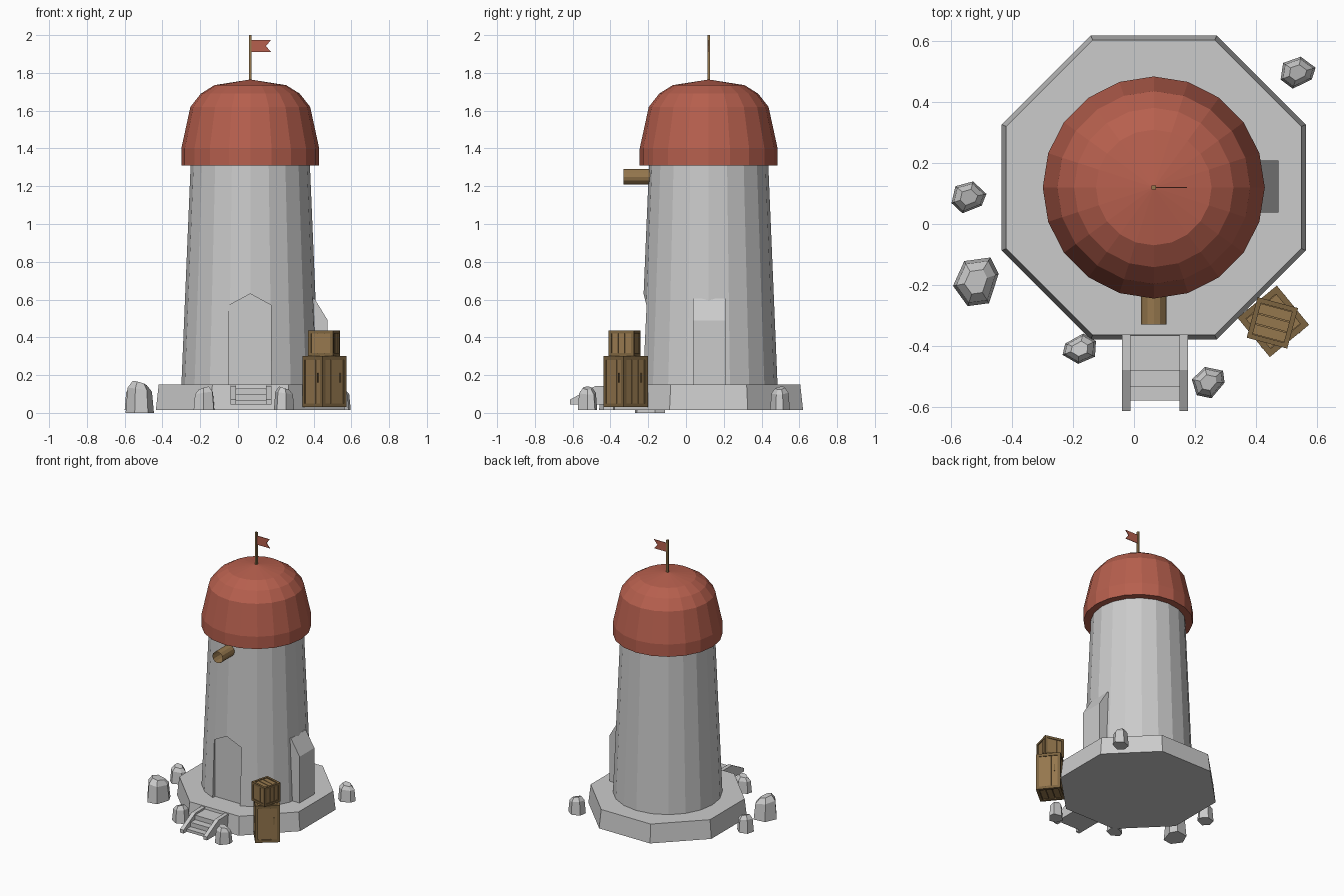
import bpy, bmesh, math
from mathutils import Matrix, Vector

if "Cube" in bpy.data.objects:
    bpy.data.objects.remove(bpy.data.objects["Cube"])

CX, CY = 0.065, 0.12          # tower axis


def material(name, rgb):
    m = bpy.data.materials.new(name)
    m.diffuse_color = (*rgb, 1)
    m.use_nodes = True
    m.node_tree.nodes["Principled BSDF"].inputs["Base Color"].default_value = m.diffuse_color
    return m


RED = material("roof_red", (0.47, 0.115, 0.075))
WOOD = material("wood", (0.30, 0.185, 0.075))
DARK = material("dark_wood", (0.20, 0.125, 0.05))


def finish(name, bm, mat=None, closed=True):
    if closed:
        bmesh.ops.recalc_face_normals(bm, faces=bm.faces)
    me = bpy.data.meshes.new(name)
    bm.to_mesh(me)
    bm.free()
    ob = bpy.data.objects.new(name, me)
    bpy.context.collection.objects.link(ob)
    if mat:
        me.materials.append(mat)
    return ob


def lathe(name, profile, sides, turn=0.0, mat=None, at=(CX, CY, 0), cap=True, rot=None):
    """Rings of (radius, z); radius 0 makes an apex."""
    bm = bmesh.new()
    rings = []
    for r, z in profile:
        n = 1 if r == 0 else sides
        rings.append([bm.verts.new((r * math.cos(turn + math.tau * i / sides),
                                    r * math.sin(turn + math.tau * i / sides), z))
                      for i in range(n)])
    for a, b in zip(rings, rings[1:]):
        for i in range(sides):
            j = (i + 1) % sides
            bm.faces.new((a[i], a[j], b[0]) if len(b) == 1 else (a[i], a[j], b[j], b[i]))
    if cap:
        bm.faces.new(rings[0][::-1])
        if len(rings[-1]) > 1:
            bm.faces.new(rings[-1])
    bm.transform(Matrix.Translation(at) @ (rot or Matrix()))
    return finish(name, bm, mat, cap)


def extrude(name, outline, lo, hi, axis, mat=None):
    """Prism from a 2D outline; axis is the extruded direction."""
    bm = bmesh.new()
    put = (lambda p, d: (d, p[0], p[1])) if axis == "x" else (lambda p, d: (p[0], d, p[1]))
    a = [bm.verts.new(put(p, lo)) for p in outline]
    b = [bm.verts.new(put(p, hi)) for p in outline]
    bm.faces.new(a)
    bm.faces.new(b[::-1])
    for i in range(len(a)):
        j = (i + 1) % len(a)
        bm.faces.new((a[i], a[j], b[j], b[i]))
    return finish(name, bm, mat)


def add_box(bm, centre, size, pre=Matrix()):
    bmesh.ops.create_cube(bm, size=1, matrix=pre @ Matrix.Translation(centre)
                          @ Matrix.Diagonal((*size, 1)))


# Octagonal plinth, tower and dome
k = math.cos(math.pi / 8)
lathe("plinth", [(0.5 / k, 0.015), (0.485 / k, 0.15)], 8, math.pi / 8)
tower = lathe("tower", [(0.365, 0.14), (0.315, 1.33)], 20)
lathe("dome_roof", [(0.365, 1.31), (0.365, 1.40), (0.317, 1.62), (0.262, 1.69),
                    (0.19, 1.735), (0, 1.765)], 20, mat=RED)

# Pointed doorway recess
cutter = extrude("doorway_cutter", [(-0.047, 0.15), (0.175, 0.15), (0.175, 0.57),
                                    (CX, 0.63), (-0.047, 0.57)], -0.5, -0.2, "y")
cutter.hide_render = True
cutter.hide_viewport = True
cut = tower.modifiers.new("doorway", "BOOLEAN")
cut.operation = "DIFFERENCE"
cut.solver = "EXACT"
cut.object = cutter

# Side buttress with sloped top
extrude("buttress", [(0.35, 0.14), (0.475, 0.14), (0.475, 0.49), (0.405, 0.605),
                     (0.35, 0.605)], 0.037, 0.208, "y")

# Open wooden spout above the door
lathe("spout", [(0.042, 0), (0.042, 0.14)], 12, mat=WOOD, at=(CX, -0.19, 1.25),
      cap=False, rot=Matrix.Rotation(math.pi / 2, 4, "X"))

# Flag and pole
bm = bmesh.new()
add_box(bm, (CX, CY, 1.875), (0.014, 0.014, 0.25))
finish("flag_pole", bm, WOOD)
extrude("flag", [(0.07, 1.91), (0.175, 1.91), (0.148, 1.942), (0.175, 1.975), (0.07, 1.975)],
        CY - 0.002, CY + 0.002, "y", RED)

# Entrance steps and side rails
extrude("steps", [(-0.36, 0.045), (-0.58, 0.045), (-0.58, 0.065), (-0.535, 0.065),
                  (-0.535, 0.097), (-0.483, 0.097), (-0.483, 0.13), (-0.36, 0.13)],
        -0.012, 0.152, "x")
for side, x in (("left", -0.04), ("right", 0.149)):
    extrude("step_rail_" + side, [(-0.36, 0.145), (-0.48, 0.142), (-0.615, 0.07),
                                  (-0.615, 0.045), (-0.36, 0.045)], x, x + 0.029, "x")


# Framed plank crates
def crate(name, centre, w, z0, z1, angle, t, handles):
    h = z1 - z0
    base = Matrix.Translation((*centre, (z0 + z1) / 2)) @ Matrix.Rotation(math.radians(angle), 4, "Z")
    frame, planks = bmesh.new(), bmesh.new()
    e, d = (w - t) / 2, (h - t) / 2
    add_box(planks, (0, 0, 0), (w - 0.024, w - 0.024, h - 0.024), base)
    pw = (w - 2 * t) / 3
    for q in range(4):
        m = base @ Matrix.Rotation(q * math.pi / 2, 4, "Z")
        add_box(frame, (-e, -e, 0), (t, t, h), m)
        for s in (-1, 1):
            add_box(frame, (0, -e, s * d), (w - 2 * t, t, t), m)
        for i in (-1, 0, 1):
            add_box(planks, (i * pw, -w / 2 + 0.009, 0), (pw - 0.003, 0.008, h - 2 * t), m)
        if handles:
            add_box(frame, (pw, -w / 2 + 0.003, 0.02), (0.007, 0.008, 0.05), m)
    for s in (-1, 1):
        for i in (-1, 0, 1):
            add_box(planks, (0, i * pw, s * (h / 2 - 0.009)), (w - 2 * t, pw - 0.003, 0.008), base)
    finish(name + "_frame", frame, DARK)
    finish(name + "_planks", planks, WOOD)


crate("large_crate", (0.458, -0.32), 0.167, 0.03, 0.30, 39.4, 0.02, True)
crate("small_crate", (0.455, -0.325), 0.138, 0.30, 0.437, -15, 0.016, False)


# Scattered faceted rocks, fitted to their footprints
OUTLINE = [(-0.5, 0.1), (-0.1, 0.5), (0.45, 0.38), (0.5, 0.0), (0.1, -0.5), (-0.35, -0.4)]


def rock(name, x0, x1, y0, y1, z0, z1, angle):
    rot = Matrix.Rotation(math.radians(angle), 2)
    pts = [rot @ Vector(p) for p in OUTLINE]
    lo = Vector((min(p.x for p in pts), min(p.y for p in pts)))
    hi = Vector((max(p.x for p in pts), max(p.y for p in pts)))
    bm = bmesh.new()
    rings = []
    for scale, f, tilt in ((1, 0, 0), (0.86, 0.72, 0.12), (0.5, 0.93, 0.14)):
        ring = []
        for p, o in zip(pts, OUTLINE):
            u, v = (p.x - lo.x) / (hi.x - lo.x) - 0.5, (p.y - lo.y) / (hi.y - lo.y) - 0.5
            ring.append(bm.verts.new(((x0 + x1) / 2 + u * scale * (x1 - x0),
                                      (y0 + y1) / 2 + v * scale * (y1 - y0),
                                      z0 + (z1 - z0) * (f - tilt * o[0]))))
        rings.append(ring)
    for a, b in zip(rings, rings[1:]):
        for i in range(6):
            j = (i + 1) % 6
            bm.faces.new((a[i], a[j], b[j], b[i]))
    bm.faces.new(rings[0][::-1])
    bm.faces.new(rings[-1])
    finish(name, bm)


rock("rock_large", -0.595, -0.445, -0.27, -0.11, 0.0, 0.17, 20)
rock("rock_left", -0.60, -0.485, 0.035, 0.14, 0.015, 0.14, -30)
rock("rock_front_left", -0.235, -0.125, -0.46, -0.36, 0.015, 0.14, 160)
rock("rock_front_right", 0.19, 0.298, -0.573, -0.47, 0.015, 0.14, 0)
rock("rock_back_right", 0.482, 0.597, 0.445, 0.55, 0.015, 0.14, -25)
